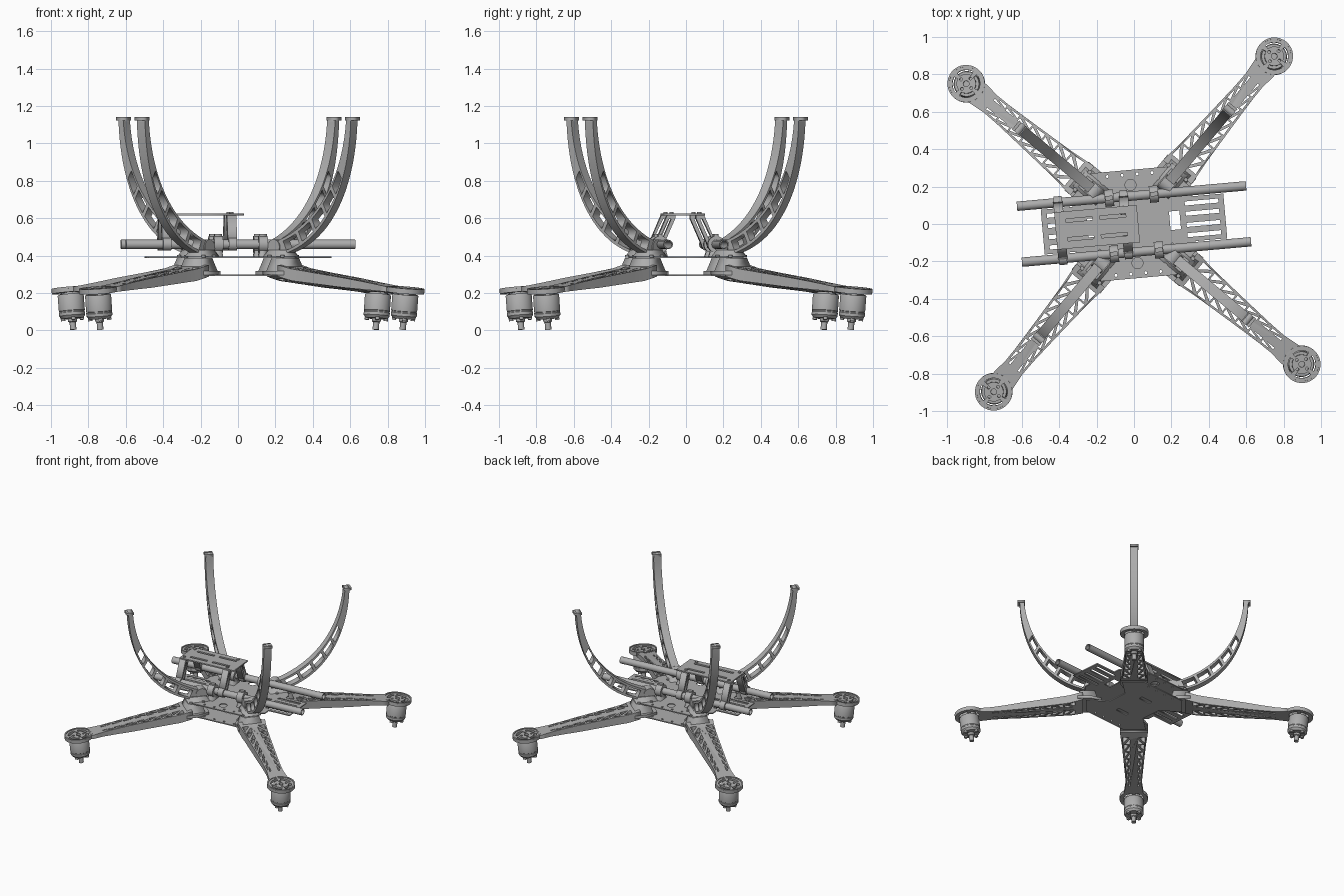
import bpy, bmesh, math
from math import sin, cos, pi, radians
from mathutils import Matrix, Vector
from mathutils.geometry import interpolate_bezier

cube = bpy.data.objects.get("Cube")
if cube:
    bpy.data.objects.remove(cube)

GREY = (0.42, 0.42, 0.42, 1)
mat = bpy.data.materials.new("frame grey")
mat.use_nodes = True
mat.diffuse_color = GREY
mat.node_tree.nodes["Principled BSDF"].inputs["Base Color"].default_value = GREY

BODY = Matrix.Rotation(radians(5.1), 4, 'Z')
QUARTERS = [Matrix.Rotation(radians(45 + 90 * k), 4, 'Z') for k in range(4)]
SIDEWAYS = Matrix.Rotation(pi / 2, 4, 'X')
ALONG = Matrix.Rotation(pi / 2, 4, 'Y')


def place(name, mesh, places=(Matrix(),), smooth=False):
    """Link one object per placement, all sharing a mesh."""
    mesh.materials.clear()
    mesh.materials.append(mat)
    for m in places:
        ob = bpy.data.objects.new(name, mesh)
        ob.matrix_world = BODY @ m
        bpy.context.collection.objects.link(ob)
    if smooth:
        bpy.ops.object.select_all(action='DESELECT')
        ob.select_set(True)
        bpy.context.view_layer.objects.active = ob
        bpy.ops.object.shade_smooth_by_angle(angle=radians(35))


def sheet(loops, z0, z1):
    """Flat mesh from an outline and its holes, with thickness."""
    cu = bpy.data.curves.new("outline", 'CURVE')
    cu.dimensions, cu.fill_mode, cu.extrude = '2D', 'BOTH', (z1 - z0) / 2
    for pts in loops:
        sp = cu.splines.new('POLY')
        sp.points.add(len(pts) - 1)
        for p, q in zip(sp.points, pts):
            p.co = (q[0], q[1], 0, 1)
        sp.use_cyclic_u = True
    ob = bpy.data.objects.new("outline", cu)
    bpy.context.collection.objects.link(ob)
    bpy.context.view_layer.update()
    me = bpy.data.meshes.new_from_object(ob.evaluated_get(bpy.context.evaluated_depsgraph_get()))
    bpy.data.objects.remove(ob)
    me.transform(Matrix.Translation((0, 0, (z0 + z1) / 2)))
    return me


def box(x0, x1, y0, y1, z0, z1, taper=1.0):
    me = sheet([rect(x0, x1, y0, y1)], z0, z1)
    c = Vector(((x0 + x1) / 2, (y0 + y1) / 2))
    for v in me.vertices:
        if v.co.z > (z0 + z1) / 2:
            v.co.xy = c + (v.co.xy - c) * taper
    return me


def lathe(profile, n=32):
    bm = bmesh.new()
    rings = [[bm.verts.new((r * cos(2 * pi * i / n), r * sin(2 * pi * i / n), z))
              for i in range(n)] for r, z in profile]
    for a, b in zip(rings, rings[1:]):
        for i in range(n):
            j = (i + 1) % n
            bm.faces.new((a[i], a[j], b[j], b[i]))
    bmesh.ops.remove_doubles(bm, verts=bm.verts, dist=1e-5)
    bmesh.ops.recalc_face_normals(bm, faces=bm.faces)
    me = bpy.data.meshes.new("lathe")
    bm.to_mesh(me)
    bm.free()
    return me


def rect(x0, x1, y0, y1):
    return [(x0, y0), (x1, y0), (x1, y1), (x0, y1)]


def arc(r, a0, a1, n=24, cx=0, cy=0):
    return [(cx + r * cos(radians(a0 + (a1 - a0) * i / n)),
             cy + r * sin(radians(a0 + (a1 - a0) * i / n))) for i in range(n + 1)]


def hole(x, y, r):
    return arc(r, 0, 330, 11, x, y)


def lerp(table, x):
    for (a, p), (b, q) in zip(table, table[1:]):
        if x <= b:
            break
    return p + (q - p) * (x - a) / (b - a)


def move(x, y, z):
    return Matrix.Translation((x, y, z))


# Body plates
slots = [rect(s * .37 - .09, s * .37 + .09, v - .011, v + .011)
         for s in (-1, 1) for v in (-.085, -.03, .03, .085)]
windows = [rect(s * .22 - .028, s * .22 + .028, -.05, .05) for s in (-1, 1)]
bolts = [hole(u, s * .265, .008) for u in (-.12, -.04, .04, .12) for s in (-1, 1)]
quarter = [(.49, .12), (.32, .12), (.32, .17), (.2, .29)]
upper = (quarter + [(-u, v) for u, v in reversed(quarter)]
         + [(-u, -v) for u, v in quarter] + [(u, -v) for u, v in reversed(quarter)])
place("upper_plate", sheet([upper] + slots + windows + bolts
      + [hole(0, -.21, .03), hole(0, .21, .03)], .386, .394))
quarter = [(.17, .08), (.3, .18), (.19, .29)]
lower = (quarter + [(-u, v) for u, v in reversed(quarter)]
         + [(-u, -v) for u, v in quarter] + [(u, -v) for u, v in reversed(quarter)])
place("lower_plate", sheet([lower, rect(-.05, .05, .1, .13), rect(-.05, .05, -.13, -.1)]
      + bolts, .291, .299))

# Raised tray with its struts and clamps
tray_slots = [rect(u, u + .14, v - .009, v + .009) for u in (-.36, -.18) for v in (-.05, .05)]
place("raised_tray", sheet([rect(-.42, .023, -.1, .1)] + tray_slots, .615, .625))
SIDES = [Matrix(), Matrix.Rotation(pi, 4, 'Z')]
strut = [(.08, .615), (.1, .615), (.175, .44), (.125, .44), (.055, .6), (.055, .615)]
strut_hole = [(.078, .595), (.09, .595), (.148, .475), (.13, .475)]
strut_mesh = sheet([strut, strut_hole], -.025, .025)
strut_mesh.transform(Matrix(((0, 0, 1, 0), (1, 0, 0, 0), (0, 1, 0, 0), (0, 0, 0, 1))))
mirror = Matrix.Scale(-1, 4, (0, 1, 0))
STRUTS = (-.395, -.043)
place("tray_strut", strut_mesh, [move(u, 0, 0) @ m for u in STRUTS for m in (Matrix(), mirror)])
place("tray_bolt", lathe([(0, .624), (.011, .624), (.011, .632), (0, .632)], 12),
      [move(u, v, 0) for u in STRUTS for v in (-.075, .075)])

# Rails and their clamps
place("rail", lathe([(.019, -.615), (.025, -.615), (.025, .615), (.019, .615), (.019, -.615)], 24),
      [move(0, v, .46) @ ALONG for v in (-.15, .15)], True)
ring = lathe([(.025, -.024), (.045, -.024), (.045, .024), (.025, .024)], 24)
place("rail_clamp", ring, [move(u, v, .46) @ ALONG for u in (-.12, .12) for v in (-.15, .15)], True)
small_ring = lathe([(.025, -.022), (.034, -.022), (.034, .022), (.025, .022)], 24)
place("strut_clamp", small_ring, [move(u, v, .46) @ ALONG for u in STRUTS for v in (-.15, .15)], True)
place("clamp_foot", box(-.024, .024, -.04, .04, .394, .43, .75),
      [move(u, v, 0) for u in (-.12, .12) for v in (-.15, .15)])
place("clamp_lug", box(-.02, .02, -.012, .012, .5, .515),
      [move(u, v, 0) for u in (-.12, .12) for v in (-.15, .15)])

# Arms: open lattice, sloping down towards the motors
half = [(.36, .1), (.5, .085), (.7, .072), (.9, .06), (1.0, .058), (1.09, .068)]
top = [(.36, .35), (.45, .328), (.8, .28), (1.09, .234)]
base = [(.36, .288), (.45, .265), (.8, .228), (1.09, .206)]
rs = [.36 + .73 * i / 16 for i in range(17)]
outline = [(r, lerp(half, r)) for r in rs] + [(r, -lerp(half, r)) for r in reversed(rs)]
cells = []
for s in (-1, 1):
    for i in range(7):
        a, b = .41 + .085 * i, .41 + .085 * (i + 1)
        rim = lambda r: lerp(half, r) - .012
        cells.append([(a + .006, s * rim(a + .006)), (b - .022, s * rim(b - .022)), (a + .006, s * .032)])
        cells.append([(b - .004, s * .026), (a + .024, s * .026), (b - .004, s * (rim(b) - .008))])
arm = sheet([outline] + cells, 0, 1)
for v in arm.vertices:
    r = v.co.x
    v.co.z = lerp(base, r) + v.co.z * (lerp(top, r) - lerp(base, r))
place("arm", arm, QUARTERS)

# Arm roots between the plates
root = [(.23, -.07), (.3, -.1), (.4, -.1), (.4, .1), (.3, .1), (.23, .07)]
place("arm_root_flange", sheet([root], .297, .318), QUARTERS)
place("arm_root_block", box(.26, .4, -.075, .075, .318, .388, .72), QUARTERS)
place("root_bolt", lathe([(0, .39), (.011, .39), (.011, .402), (0, .402)], 12),
      [q @ move(r, s, 0) for q in QUARTERS for r in (.27, .36) for s in (-.06, .06)])

# Motor mounts and motors, square to the arm
MOUNTS = [q @ move(1.168, 0, .205) @ Matrix.Rotation(radians(5.7), 4, 'Y') for q in QUARTERS]
vents = [arc(.074, a + 10, a + 80, 8) + arc(.052, a + 80, a + 10, 8) for a in range(0, 360, 90)]
screws = [hole(.036 * cos(k * pi / 2), .036 * sin(k * pi / 2), .008) for k in range(4)]
rim_line = arc(.1, -140, 140, 40) + [(-.13, .058), (-.13, -.058)]
place("motor_mount", sheet([rim_line, hole(0, 0, .016)] + vents + screws, -.004, .018), MOUNTS)
place("mount_rim", lathe([(.09, .015), (.1, .015), (.1, .024), (.09, .024), (.09, .015)]), MOUNTS, True)
motor = [(0, 0), (.05, 0), (.05, -.012), (.066, -.012), (.07, -.018), (.07, -.1), (.068, -.102),
         (.068, -.108), (.07, -.11), (.07, -.126), (.058, -.142), (.024, -.142), (.024, -.158),
         (.017, -.162), (.017, -.202), (0, -.202)]
place("motor", lathe(motor), MOUNTS, True)
place("motor_lug", box(.04, .062, -.01, .01, -.152, -.128),
      [m @ Matrix.Rotation(k * pi / 2 + pi / 4, 4, 'Z') for m in MOUNTS for k in range(4)])

# Curved legs rising from the arm roots
N = 41
outer = interpolate_bezier(*[Vector(p) for p in ((.3, .4), (.64, .46), (.8, .78), (.81, 1.14))], N)
inner = interpolate_bezier(*[Vector(p) for p in ((.23, .46), (.56, .54), (.755, .8), (.778, 1.14))], N)
across = lambda i, f: outer[i].lerp(inner[i], f)
gaps = [[across(a, .18), across(a + 2, .18), across(a + 4, .18),
         across(a + 5, .82), across(a + 3, .82), across(a + 1, .82)] for a in range(3, 24, 5)]
leg = sheet([list(outer) + list(reversed(inner))] + gaps, -.028, .028)
leg.transform(SIDEWAYS)
place("leg", leg, QUARTERS)
place("leg_tip", box(.772, .825, -.03, .03, 1.122, 1.14), QUARTERS)
place("leg_pivot", lathe([(0, -.034), (.042, -.034), (.042, .034), (0, .034)], 24),
      [q @ move(.275, 0, .445) @ SIDEWAYS for q in QUARTERS], True)
place("leg_foot", box(.22, .38, -.055, .055, .394, .43, .7), QUARTERS)
